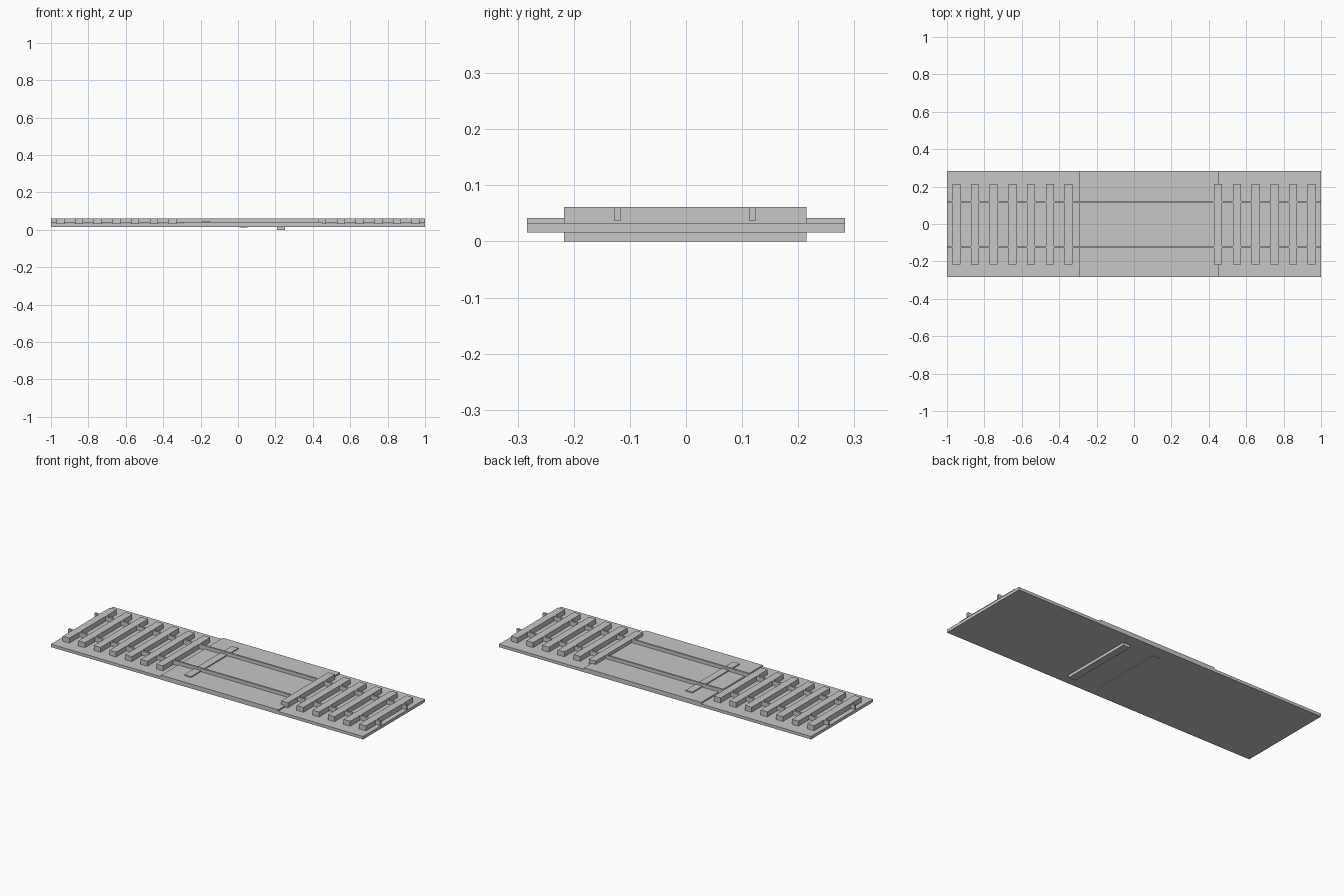
import bpy

cube = bpy.data.objects.get("Cube")
if cube:
    bpy.data.objects.remove(cube, do_unlink=True)

GREY = (0.57, 0.57, 0.57, 1.0)
grey = bpy.data.materials.new("plain grey")
grey.use_nodes = True
grey.diffuse_color = GREY
grey.node_tree.nodes["Principled BSDF"].inputs["Base Color"].default_value = GREY


def box(name, x, y, z):
    """Flat-faced box between the (low, high) limits on each axis."""
    bpy.ops.mesh.primitive_cube_add(size=1)
    ob = bpy.context.object
    ob.name = name
    ob.location = [(lo + hi) / 2 for lo, hi in (x, y, z)]
    ob.scale = [hi - lo for lo, hi in (x, y, z)]
    bpy.ops.object.transform_apply(location=True, rotation=False, scale=True)
    ob.data.materials.append(grey)
    return ob


# Ground plate and the raised road slab across it
box("ground_plate", (-1, 1), (-0.283, 0.283), (0.016, 0.033))
box("road_slab", (-0.295, 0.455), (-0.283, 0.283), (0.03, 0.042))

# Two rails running the whole length
for side, y in (("right", -0.122), ("left", 0.1185)):
    box(side + "_rail", (-1, 1), (y - 0.0055, y + 0.0055), (0.0365, 0.0615))


# Sleepers, evenly spaced on both open stretches of track
def sleeper(name, x, top):
    box(name, (x - 0.0215, x + 0.0215), (-0.2175, 0.215), (top - 0.029, top))


for i in range(7):
    sleeper(f"sleeper_west_{i + 1}", -0.95 + 0.1 * i, 0.0615)
for i in range(6):
    sleeper(f"sleeper_east_{i + 1}", 0.45 + 0.1 * i, 0.0615)

# Sleepers sunk into the slab, each one lower than the last
for i, (x, top) in enumerate(((-0.17, 0.048), (0.03, 0.0415), (0.23, 0.029))):
    sleeper(f"sunken_sleeper_{i + 1}", x, top)
